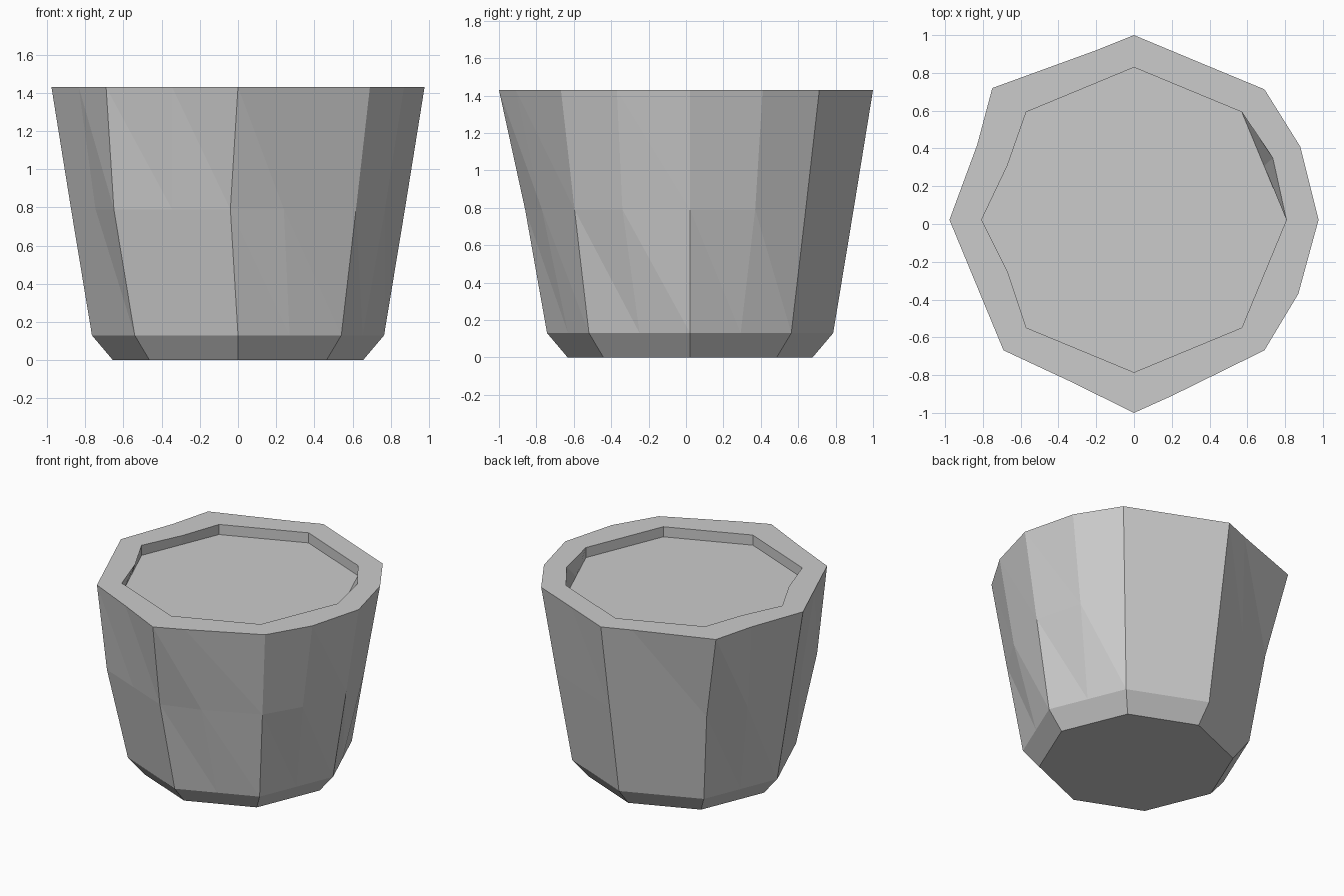
import bpy, bmesh
from math import cos, sin, pi

if "Cube" in bpy.data.objects:
    bpy.data.objects.remove(bpy.data.objects["Cube"])

CY = 0.022   # centre line of the octagon rings


def ring(bm, radius, z, moved=None):
    """Octagon with a midpoint on every side; 'moved' shifts chosen points."""
    corners = [(radius * cos(i * pi / 4), CY + radius * sin(i * pi / 4)) for i in range(8)]
    pts = []
    for i, a in enumerate(corners):
        b = corners[(i + 1) % 8]
        pts += [a, ((a[0] + b[0]) / 2, (a[1] + b[1]) / 2)]
    for i, p in (moved or {}).items():
        pts[i] = p
    return [bm.verts.new((x, y, z)) for x, y in pts]


def bridge(bm, upper, lower, split=False):
    """Join two rings with quads, or with slanted facets when split."""
    n = len(upper)
    for i in range(n):
        j = (i + 1) % n
        if split:
            bm.faces.new((upper[i], lower[i], lower[j]))
            bm.faces.new((upper[i], lower[j], upper[j]))
        else:
            bm.faces.new((upper[i], lower[i], lower[j], upper[j]))


def finish(bm, name):
    bmesh.ops.recalc_face_normals(bm, faces=bm.faces)
    mesh = bpy.data.meshes.new(name)
    bm.to_mesh(mesh)
    bm.free()
    obj = bpy.data.objects.new(name, mesh)
    bpy.context.collection.objects.link(obj)
    return obj


# Pot: hand-chipped octagonal shell with a chamfered foot and a flat rim
bm = bmesh.new()
foot = ring(bm, 0.655, 0)
low = ring(bm, 0.765, 0.13)
waist = ring(bm, 0.874, 0.79, {
    1: (0.78, 0.37), 7: (-0.76, 0.36), 10: (-0.65, -0.61),
    11: (-0.345, -0.735), 12: (-0.04, -0.86), 13: (0.24, -0.77),
    15: (0.77, -0.34)})
rim = ring(bm, 0.977, 1.43, {
    1: (0.88, 0.41), 5: (-0.20, 0.92), 6: (-0.75, 0.72), 7: (-0.83, 0.42),
    12: (0, -1), 11: (-0.345, -0.83), 13: (0.20, -0.91), 15: (0.87, -0.37),
    4: (0, 1)})
mouth = ring(bm, 0.807, 1.43, {
    1: (0.735, 0.35), 7: (-0.67, 0.31), 9: (-0.67, -0.25)})
inner = ring(bm, 0.807, 1.355)
bm.faces.new(foot)
bridge(bm, low, foot)
bridge(bm, waist, low, True)
bridge(bm, rim, waist, True)
bridge(bm, rim, mouth)
bridge(bm, mouth, inner)
finish(bm, "pot")

# Soil: flat fill just below the rim
bm = bmesh.new()
bm.faces.new(ring(bm, 0.807, 1.355))
soil = finish(bm, "soil")
if soil.data.polygons[0].normal.z < 0:
    soil.data.flip_normals()
